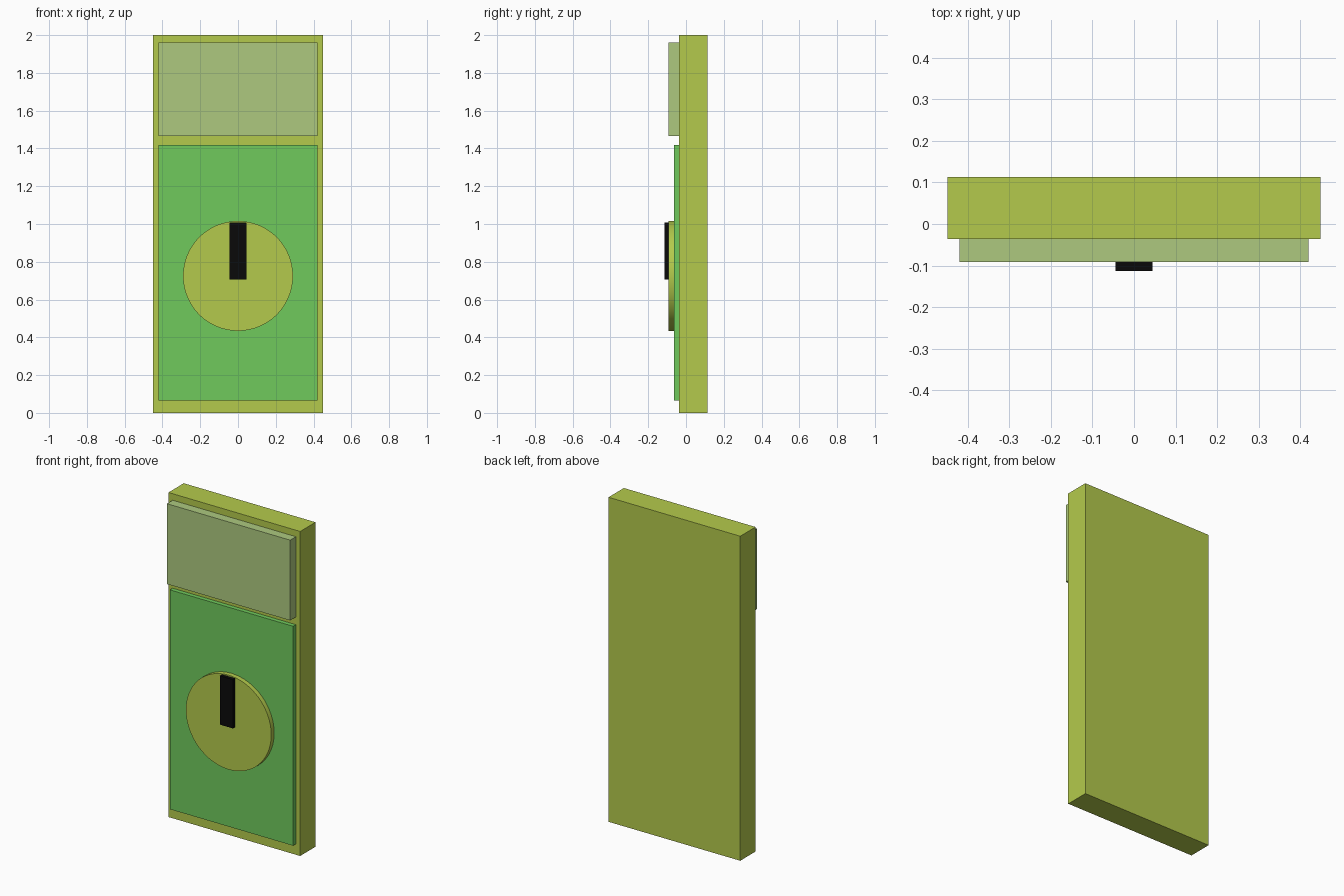
import bpy, math

if "Cube" in bpy.data.objects:
    bpy.data.objects.remove(bpy.data.objects["Cube"])


def material(name, rgb):
    m = bpy.data.materials.new(name)
    m.diffuse_color = (*rgb, 1)
    m.use_nodes = True
    m.node_tree.nodes["Principled BSDF"].inputs["Base Color"].default_value = m.diffuse_color
    return m


olive = material("olive_plastic", (0.456, 0.591, 0.072))
green = material("green_panel", (0.162, 0.591, 0.107))
pale = material("pale_screen", (0.418, 0.584, 0.212))
black = material("black_plastic", (0.003, 0.003, 0.003))


def box(name, half_x, y, z, mat):
    """Box centred on x = 0 spanning the given y and z ranges."""
    bpy.ops.mesh.primitive_cube_add(size=1, location=(0, sum(y) / 2, sum(z) / 2))
    o = bpy.context.object
    o.name = name
    o.scale = (2 * half_x, y[1] - y[0], z[1] - z[0])
    bpy.ops.object.transform_apply(location=False, rotation=False, scale=True)
    o.data.materials.append(mat)
    return o


# Case with raised screen and control panel
box("case", 0.449, (-0.036, 0.113), (0, 2), olive)
box("screen", 0.42, (-0.092, -0.036), (1.465, 1.96), pale)
box("control_panel", 0.42, (-0.063, -0.036), (0.066, 1.418), green)

# Round selector dial
bpy.ops.mesh.primitive_cylinder_add(vertices=64, radius=0.291, depth=0.029,
                                    location=(0, -0.0775, 0.725),
                                    rotation=(math.pi / 2, 0, 0))
dial = bpy.context.object
dial.name = "selector_dial"
dial.data.materials.append(olive)
bpy.ops.object.shade_smooth_by_angle(angle=math.radians(30))

# Pointer bar on the dial
box("dial_pointer", 0.044, (-0.113, -0.092), (0.707, 1.008), black)
